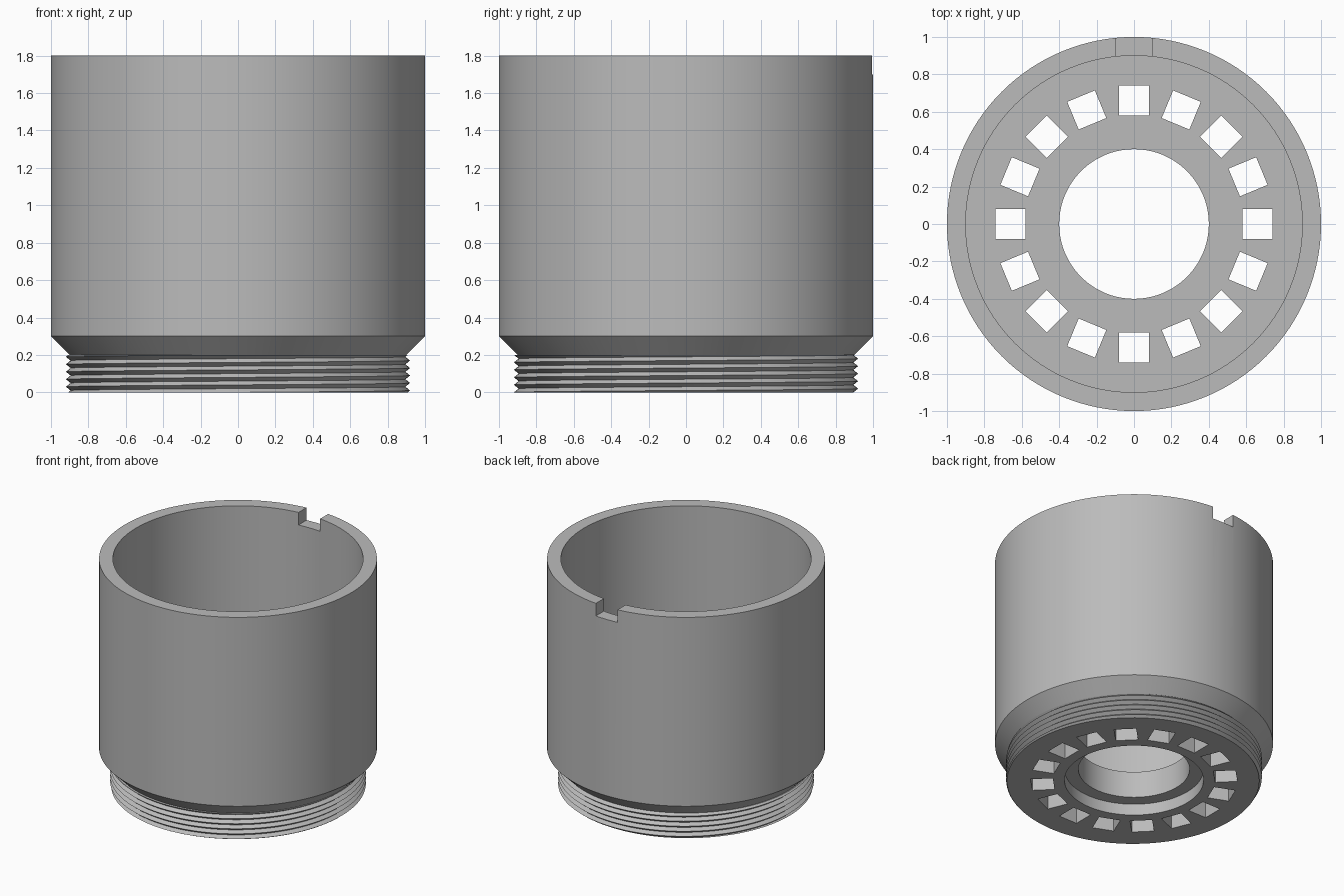
import bpy, bmesh, math
from mathutils import Matrix

cube = bpy.data.objects.get("Cube")
if cube:
    bpy.data.objects.remove(cube, do_unlink=True)

SEGMENTS = 128
CORE = 0.89
NECK_TOP = 0.2

grey = bpy.data.materials.new("plain grey")
grey.use_nodes = True
colour = (0.5, 0.5, 0.5, 1)
grey.diffuse_color = colour
grey.node_tree.nodes["Principled BSDF"].inputs["Base Color"].default_value = colour


def make_object(name, bm):
    bmesh.ops.remove_doubles(bm, verts=bm.verts, dist=1e-5)
    bmesh.ops.recalc_face_normals(bm, faces=bm.faces)
    mesh = bpy.data.meshes.new(name)
    bm.to_mesh(mesh)
    bm.free()
    mesh.materials.append(grey)
    obj = bpy.data.objects.new(name, mesh)
    bpy.context.collection.objects.link(obj)
    return obj


def activate(obj):
    bpy.ops.object.select_all(action="DESELECT")
    obj.select_set(True)
    bpy.context.view_layer.objects.active = obj


def grid(bm, rows_at, steps):
    """Skin a surface through columns of (radius, height) around the z axis."""
    columns = []
    for i in range(steps + 1):
        turn = i / steps
        a = turn * math.tau
        columns.append([bm.verts.new((r * math.cos(a), r * math.sin(a), z))
                        for r, z in rows_at(turn)])
    for left, right in zip(columns, columns[1:]):
        for k in range(len(left) - 1):
            bm.faces.new((left[k], right[k], right[k + 1], left[k + 1]))


# Cup body: barrel, chamfer, neck core, recessed floor opening
profile = [(0.5, 0), (CORE, 0), (CORE, NECK_TOP), (0.9, NECK_TOP), (1, 0.3),
           (1, 1.8), (0.9, 1.8), (0.9, 0.3), (0.4, 0.3), (0.4, 0.09), (0.5, 0.09)]
bm = bmesh.new()
grid(bm, lambda turn: profile + profile[:1], SEGMENTS)
body = make_object("cup_body", bm)

# Cutters: ring of square floor holes and the rim notch
bm = bmesh.new()
for i in range(16):
    bmesh.ops.create_cube(bm, size=1, matrix=Matrix.Rotation(i * math.tau / 16, 4, "Z")
                          @ Matrix.Translation((0.66, 0, 0.15))
                          @ Matrix.Diagonal((0.16, 0.16, 0.6, 1)))
bmesh.ops.create_cube(bm, size=1, matrix=Matrix.Translation((0, 0.95, 1.8))
                      @ Matrix.Diagonal((0.19, 0.4, 0.2, 1)))
cutter = make_object("hole_cutter", bm)
cutter.hide_render = True

cut = body.modifiers.new("cut", "BOOLEAN")
cut.operation = "DIFFERENCE"
cut.solver = "EXACT"
cut.object = cutter
activate(body)
bpy.ops.object.modifier_apply(modifier=cut.name)
bpy.data.objects.remove(cutter, do_unlink=True)

# Screw thread: helical ridge trimmed flat at both ends of the neck
PITCH, ROOT, CREST, START = 0.04, 0.895, 0.92, 0.01


def thread_rows(turn):
    offset = START + PITCH * turn
    rows = [(CORE, 0)]
    for k in range(-4, 12):
        z = min(max(offset + k * PITCH / 2, 0), NECK_TOP)
        phase = ((z - offset) / PITCH) % 1
        rows.append((ROOT + (CREST - ROOT) * abs(2 * phase - 1), z))
    return rows + [(CORE, NECK_TOP)]


bm = bmesh.new()
grid(bm, thread_rows, SEGMENTS)
thread = make_object("screw_thread", bm)

for obj in (body, thread):
    activate(obj)
    bpy.ops.object.shade_smooth_by_angle(angle=math.radians(30))
